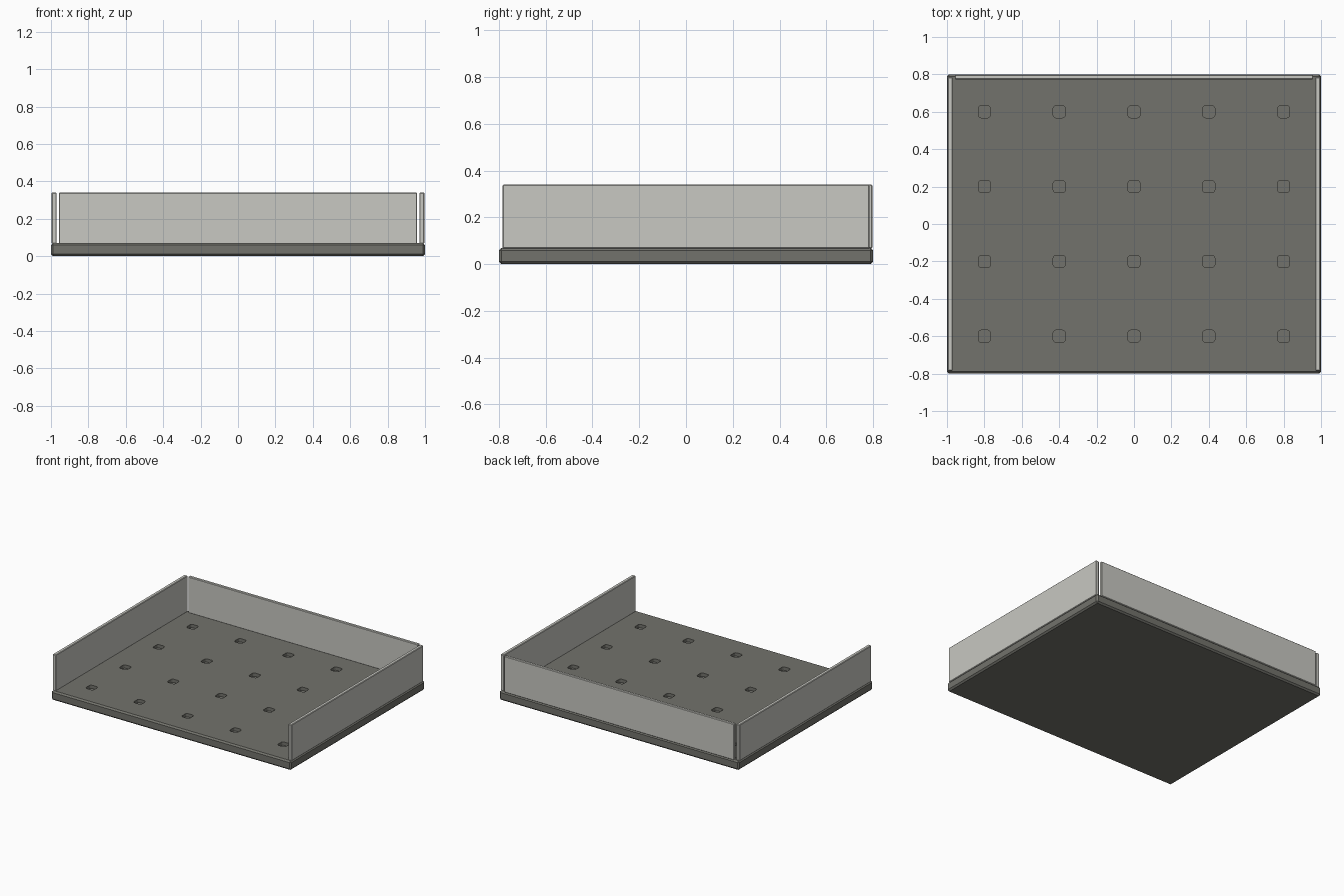
import bpy
import bmesh
from mathutils import Matrix

if "Cube" in bpy.data.objects:
    bpy.data.objects.remove(bpy.data.objects["Cube"], do_unlink=True)


def make_material(name, rgb):
    mat = bpy.data.materials.new(name)
    mat.use_nodes = True
    mat.diffuse_color = (*rgb, 1)
    mat.node_tree.nodes["Principled BSDF"].inputs["Base Color"].default_value = (*rgb, 1)
    return mat


def add_box(name, low, high, mat, bevel):
    """Box between two corners with chamfered edges."""
    size = [h - l for l, h in zip(low, high)]
    centre = [(h + l) / 2 for l, h in zip(low, high)]
    bm = bmesh.new()
    bmesh.ops.create_cube(bm, size=1, matrix=Matrix.Translation(centre) @ Matrix.Diagonal((*size, 1)))
    bmesh.ops.bevel(bm, geom=bm.edges[:], offset=bevel, segments=1, affect='EDGES')
    mesh = bpy.data.meshes.new(name)
    bm.to_mesh(mesh)
    bm.free()
    mesh.materials.append(mat)
    obj = bpy.data.objects.new(name, mesh)
    bpy.context.collection.objects.link(obj)
    return obj


dark_grey = make_material("dark grey", (0.17, 0.17, 0.15))
light_grey = make_material("light grey", (0.58, 0.58, 0.54))

FLOOR = 0.07
TOP = 0.34

# Base tray
base = add_box("base", (-1, -0.8, 0), (1, 0.8, FLOOR), dark_grey, 0.011)

# Grid of rounded square sockets sunk into the base
bm = bmesh.new()
for col in range(-2, 3):
    for row in range(4):
        place = Matrix.Translation((col * 0.4, row * 0.4 - 0.6, FLOOR))
        made = bmesh.ops.create_cube(bm, size=1, matrix=place @ Matrix.Diagonal((0.065, 0.065, 0.05, 1)))
        edges = {e for v in made["verts"] for e in v.link_edges}
        upright = [e for e in edges if abs(e.verts[0].co.z - e.verts[1].co.z) > 0.01]
        bmesh.ops.bevel(bm, geom=upright, offset=0.016, segments=3, profile=0.5, affect='EDGES')
mesh = bpy.data.meshes.new("socket_cutter")
bm.to_mesh(mesh)
bm.free()
mesh.materials.append(dark_grey)
cutter = bpy.data.objects.new("socket_cutter", mesh)
bpy.context.collection.objects.link(cutter)
cutter.hide_render = True
cutter.hide_viewport = True
cutter.display_type = 'WIRE'
cut = base.modifiers.new("sockets", 'BOOLEAN')
cut.operation = 'DIFFERENCE'
cut.solver = 'EXACT'
cut.object = cutter

# Side walls and back wall, with slim gaps at the corners
for side, sign in (("left", 1), ("right", -1)):
    xs = sorted((sign * 0.97, sign * 0.997))
    add_box(side + "_wall", (xs[0], -0.785, FLOOR - 0.003), (xs[1], 0.785, TOP), light_grey, 0.004)
add_box("back_wall", (-0.958, 0.773, FLOOR - 0.003), (0.958, 0.797, TOP), light_grey, 0.004)
